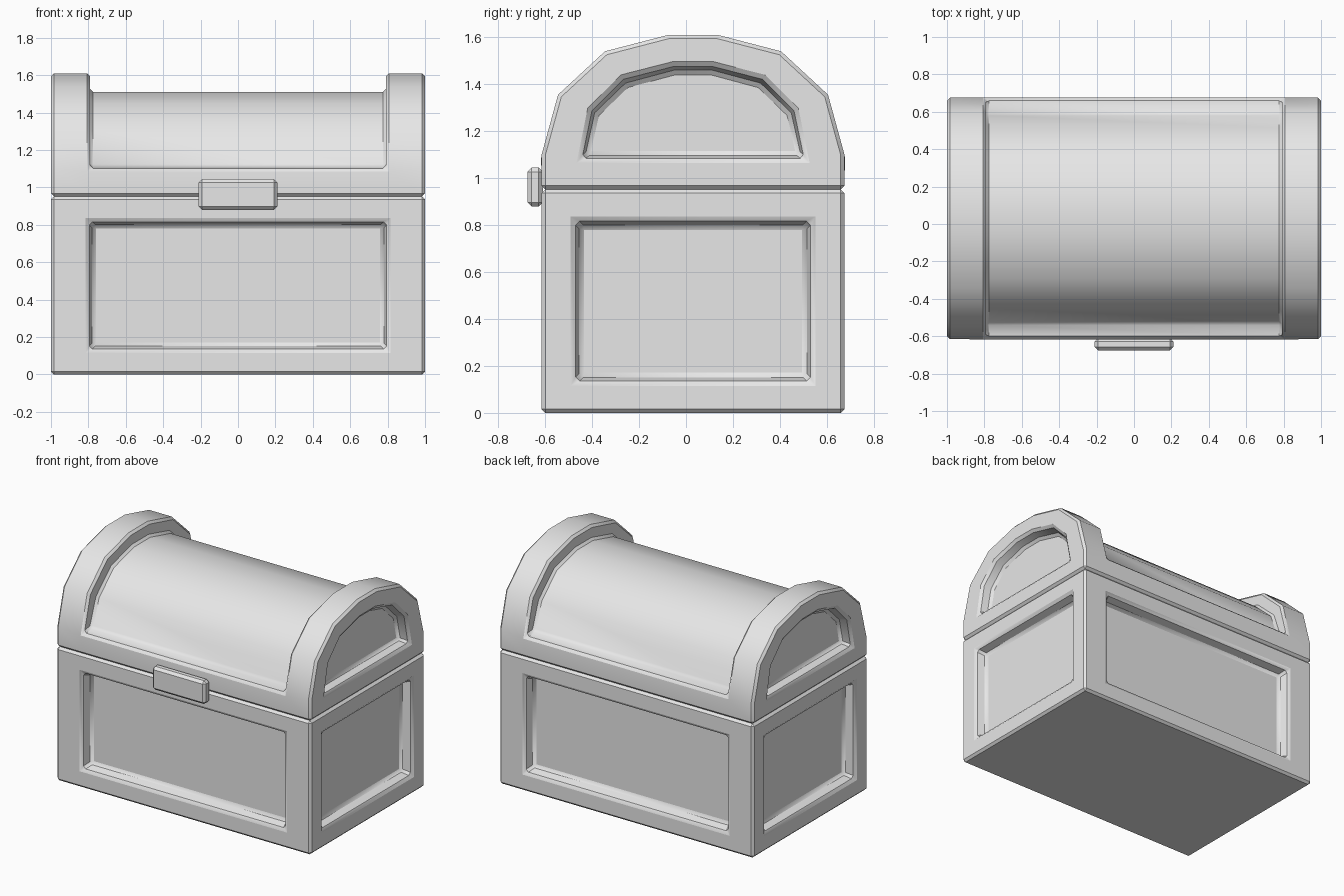
import bpy, bmesh, math
from mathutils import Vector

cube = bpy.data.objects.get("Cube")
if cube:
    bpy.data.objects.remove(cube, do_unlink=True)

grey = bpy.data.materials.new("plain grey")
grey.use_nodes = True
grey.diffuse_color = (0.8, 0.8, 0.8, 1)
grey.node_tree.nodes["Principled BSDF"].inputs["Base Color"].default_value = (0.8, 0.8, 0.8, 1)

CY = 0.03      # depth centre of the chest
SEAM = 0.952   # height where lid meets body


def finish(name, bm, bevel):
    """Chamfer the sharp edges, then make a shaded object."""
    bmesh.ops.remove_doubles(bm, verts=bm.verts, dist=0.0005)
    bmesh.ops.recalc_face_normals(bm, faces=bm.faces)
    sharp = [e for e in bm.edges if e.calc_face_angle(0) > math.radians(40)]
    bmesh.ops.bevel(bm, geom=sharp, offset=bevel, offset_type='OFFSET', segments=1,
                    profile=0.5, affect='EDGES', clamp_overlap=True)
    mesh = bpy.data.meshes.new(name)
    bm.to_mesh(mesh)
    bm.free()
    mesh.materials.append(grey)
    ob = bpy.data.objects.new(name, mesh)
    bpy.context.collection.objects.link(ob)
    bpy.ops.object.select_all(action='DESELECT')
    ob.select_set(True)
    bpy.context.view_layer.objects.active = ob
    bpy.ops.object.shade_smooth_by_angle(angle=math.radians(34))
    return ob


def box(size, centre):
    bm = bmesh.new()
    bmesh.ops.create_cube(bm, size=1)
    for v in bm.verts:
        v.co = Vector(a * b for a, b in zip(v.co, size)) + Vector(centre)
    return bm


def recess(bm, face, half, depth, taper):
    """Sink a tapered panel of the given half sizes into a box face."""
    normal = face.normal.copy()
    centre = face.calc_center_median()
    for shrink, sink in ((0, 0), (taper, depth)):
        bmesh.ops.inset_individual(bm, faces=[face], thickness=0.01)
        for v in face.verts:
            d = v.co - centre
            for i in range(3):
                if abs(normal[i]) < 0.5:
                    d[i] = math.copysign(half[i] - shrink, d[i])
                else:
                    d[i] = 0
            v.co = centre + d - normal * sink


# Body with a sunken panel on each of its four sides
bm = box((2, 1.29, SEAM), (0, CY, SEAM / 2))
bm.normal_update()
for f in [f for f in bm.faces if abs(f.normal.z) < 0.5]:
    recess(bm, f, (0.8, 0.505, 0.345), 0.08, 0.025)
finish("chest_body", bm, 0.016)

# Lid: half profiles (depth offset, height) from the rim to the crown
outer = [(0.645, SEAM), (0.645, 1.1), (0.645, 1.1), (0.575, 1.355), (0.375, 1.54), (0.105, 1.61)]
barrel = [(0.645, SEAM), (0.645, 1.1), (0.555, 1.11), (0.485, 1.30), (0.32, 1.45), (0.09, 1.51)]
panel = [(0.477, 1.08)] * 3 + [(0.434, 1.29), (0.30, 1.425), (0.085, 1.48)]
floor = [(0.455, 1.1)] * 3 + [(0.415, 1.275), (0.285, 1.4), (0.08, 1.455)]

# Loft through the profiles from one sunken end panel to the other
half = [(0.92, floor), (1, panel), (1, outer), (0.79, outer), (0.79, barrel)]
stations = half + [(-x, p) for x, p in reversed(half)]
bm = bmesh.new()
rings = []
for x, prof in stations:
    loop = [(-y, z) for y, z in prof] + [(y, z) for y, z in reversed(prof)]
    rings.append([bm.verts.new((x, CY + y, z)) for y, z in loop])
for a, b in zip(rings, rings[1:]):
    for i in range(len(a)):
        j = (i + 1) % len(a)
        bm.faces.new((a[i], a[j], b[j], b[i]))
bm.faces.new(rings[0])
bm.faces.new(rings[-1])
finish("chest_lid", bm, 0.016)

# Clasp plate across the seam
bm = box((0.42, 0.065, 0.166), (0, -0.6425, 0.962))
finish("clasp", bm, 0.018)
